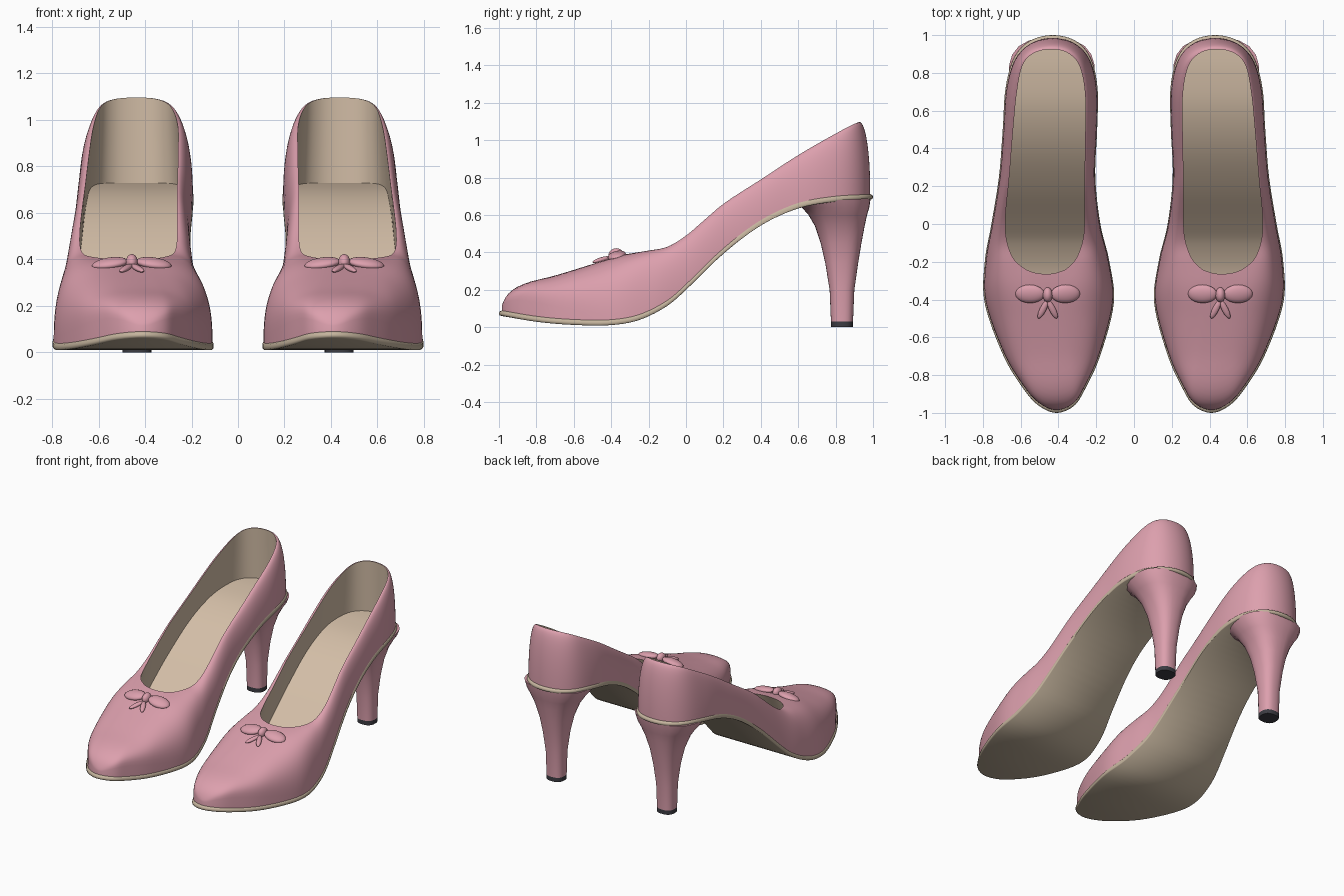
import bpy
import bmesh
from math import sin, cos, pi, radians
from mathutils import Vector, Matrix, Euler

cube = bpy.data.objects.get("Cube")
if cube:
    bpy.data.objects.remove(cube, do_unlink=True)


def material(name, rgb):
    mat = bpy.data.materials.new(name)
    mat.use_nodes = True
    mat.diffuse_color = (*rgb, 1)
    mat.node_tree.nodes["Principled BSDF"].inputs["Base Color"].default_value = (*rgb, 1)
    return mat


PINK = material("pink leather", (0.72, 0.35, 0.42))
BEIGE = material("beige lining", (0.66, 0.52, 0.39))
TAN = material("tan sole", (0.56, 0.46, 0.34))
DARK = material("dark heel tip", (0.045, 0.045, 0.055))

# Rows from toe to heel: sole y, inner x, outer x, then opening y, inner x, outer x
ROWS = [
    (-1.0, .41, .41, -.265, .465, .465),
    (-.965, .32, .50, -.262, .43, .50),
    (-.88, .262, .58, -.255, .40, .535),
    (-.7, .18, .69, -.235, .355, .58),
    (-.42, .107, .79, -.18, .305, .64),
    (-.2, .13, .79, -.08, .27, .675),
    (0, .178, .755, .04, .262, .68),
    (.25, .205, .715, .25, .262, .66),
    (.5, .195, .695, .5, .258, .64),
    (.72, .193, .68, .7, .26, .62),
    (.88, .23, .635, .84, .29, .59),
    (.97, .31, .55, .905, .35, .53),
    (1.0, .43, .43, .925, .435, .435),
]
# Side profiles (y, z): underside of the sole, and top line of the upper
UNDER = [(-1, .06), (-.8, .028), (-.6, .012), (-.4, .012), (-.25, .04), (-.1, .115),
         (0, .2), (.2, .39), (.4, .54), (.6, .632), (.8, .67), (1, .682)]
TOP = [(-1, .085), (-.985, .15), (-.95, .215), (-.87, .258), (-.7, .29), (-.5, .342),
       (-.35, .385), (-.2, .41), (-.1, .43), (0, .49), (.1, .575), (.2, .66), (.4, .79),
       (.6, .92), (.8, 1.035), (.92, 1.095), (1, 1.105)]


def height(table, y):
    """Smooth curve through a side profile."""
    y = min(max(y, table[0][0]), table[-1][0])
    last = len(table) - 1
    i = next(k for k in range(last) if y <= table[k + 1][0])

    def slope(k):
        a, b = table[max(k - 1, 0)], table[min(k + 1, last)]
        return (b[1] - a[1]) / (b[0] - a[0])

    (y0, z0), (y1, z1) = table[i], table[i + 1]
    d = y1 - y0
    t = (y - y0) / d
    s = t * t * (3 - 2 * t)
    return z0 + (z1 - z0) * s + d * t * (1 - t) * (slope(i) * (1 - t) - slope(i + 1) * t)


def closed_loop(col, steps=6):
    """Closed plan curve, toe -> outer side -> heel -> inner side."""
    pts = [Vector((r[col + 2], r[col])) for r in ROWS]
    pts += [Vector((r[col + 1], r[col])) for r in ROWS[-2:0:-1]]
    n, out = len(pts), []
    for i in range(n):
        a, b, c, d = (pts[(i + k) % n] for k in (-1, 0, 1, 2))
        for k in range(steps):
            t = k / steps
            out.append(b + (c - a) * t / 2 + (a * 2 - b * 5 + c * 4 - d) * t * t / 2
                       + (b * 3 - a - c * 3 + d) * t ** 3 / 2)
    return out


OUTLINE, OPENING = closed_loop(0), closed_loop(3)
CENTRE = Vector((.43, 0))


def scaled(p, s):
    return CENTRE + (p - CENTRE) * s


def finish(name, bm, mats, angle=40):
    """Make the part for the left shoe and its mirror image for the right one."""
    mesh = bpy.data.meshes.new(name)
    bm.to_mesh(mesh)
    bm.free()
    for m in mats:
        mesh.materials.append(m)
    mesh.polygons.foreach_set("use_smooth", [True] * len(mesh.polygons))
    mesh.set_sharp_from_angle(angle=radians(angle))
    twin = mesh.copy()
    twin.transform(Matrix.Scale(-1, 4, (1, 0, 0)))
    twin.flip_normals()
    for side, data in (("left", mesh), ("right", twin)):
        obj = bpy.data.objects.new(f"{side}_{name}", data)
        bpy.context.collection.objects.link(obj)


def loft(rings, cap_first=False, cap_last=False):
    """Skin a stack of closed rings; caps are strips running across the ring."""
    bm = bmesh.new()
    vs = [[bm.verts.new(p) for p in ring] for ring in rings]
    n = len(vs[0])
    for a, b in zip(vs, vs[1:]):
        for j in range(n):
            k = (j + 1) % n
            bm.faces.new((a[j], a[k], b[k], b[j]))
    for ring, wanted, up in ((vs[0], cap_first, False), (vs[-1], cap_last, True)):
        for j in range(n // 2 if wanted else 0):
            quad = [ring[j], ring[j + 1], ring[n - j - 1], ring[(n - j) % n]]
            quad = list(dict.fromkeys(quad))
            bm.faces.new(quad if up else quad[::-1])
    return bm


# Sole: thin slab with a rounded edge that follows the arch
def sole_ring(scale, lift):
    return [(*scaled(p, scale), height(UNDER, p.y) + lift) for p in OUTLINE]


finish("sole", loft([sole_ring(.985, 0), sole_ring(.997, .004), sole_ring(1, .013),
                     sole_ring(.997, .024), sole_ring(.983, .03)], True, True), [TAN], 60)


# Upper: skin rising from the sole edge and curling in to the opening
def upper_ring(u):
    ring = []
    for p, q in zip(OUTLINE, OPENING):
        t = min(max((p.y + 1) / .9, 0), 1)
        power = .25 + .65 * t * t * (3 - 2 * t)
        xy = scaled(p, .985).lerp(q, 1 - cos(u * pi / 2))
        base = height(UNDER, xy.y) + .025
        rise = sin(u * pi / 2) ** power if u > 0 else 0
        ring.append((*xy, base + (height(TOP, xy.y) - base) * rise))
    return ring


LEVELS = 18
finish("upper", loft([upper_ring((i / LEVELS) ** 1.25) for i in range(LEVELS + 1)]), [PINK], 70)


# Lining: inner wall dropping from the opening to the insole
def lining_ring(v):
    ring = []
    for p, q in zip(OUTLINE, OPENING):
        xy = q.lerp(p, .22 * v)
        top, floor = height(TOP, q.y), height(UNDER, xy.y) + .05
        ring.append((*xy, top + (floor - top) * v))
    return ring


finish("lining", loft([lining_ring(i / 6) for i in range(7)], cap_last=True), [BEIGE], 50)

# Heel: rounded sections (z, front y, back y, half width) flaring up to the sole
HEEL = [(.03, .775, .893, .062), (.2, .768, .9, .066), (.34, .745, .92, .082),
        (.45, .72, .938, .105), (.54, .69, .955, .14), (.6, .655, .968, .178),
        (.64, .62, .98, .208), (.69, .6, .987, .228)]


def heel_ring(z, front, back, half, sides=24):
    ring = []
    for j in range(sides):
        a = 2 * pi * j / sides - pi / 2
        c, s = cos(a), sin(a)
        r = (abs(c) ** 2.6 + abs(s) ** 2.6) ** (-1 / 2.6)
        y = (front + back) / 2 + (back - front) / 2 * r * s
        ring.append((.435 + half * r * c, y, min(z, height(UNDER, y) + .008)))
    return ring


finish("heel", loft([heel_ring(*row) for row in HEEL], True, True), [PINK])
tip = HEEL[0][1:]
finish("heel_tip", loft([heel_ring(z, *tip) for z in (0, .03)], True, True), [DARK])


# Bow: two loops, a knot and two tails made of flattened balls
def ball(name, place, radii, turn):
    bm = bmesh.new()
    rot = Euler([radians(a) for a in turn]).to_matrix().to_4x4()
    bmesh.ops.create_uvsphere(bm, u_segments=20, v_segments=12, radius=1,
                              matrix=Matrix.Translation(place) @ rot @ Matrix.Diagonal((*radii, 1)))
    finish(name, bm, [PINK])


BOW_X = .457
for label, s in (("inner", -1), ("outer", 1)):
    ball(f"bow_{label}_loop", (BOW_X + s * .094, -.37, .382), (.078, .05, .024), (14, s * 8, 0))
    ball(f"bow_{label}_tail", (BOW_X + s * .025, -.452, .362), (.017, .056, .012), (15, 0, s * 27))
ball("bow_knot", (BOW_X, -.375, .388), (.026, .04, .034), (14, 0, 0))
